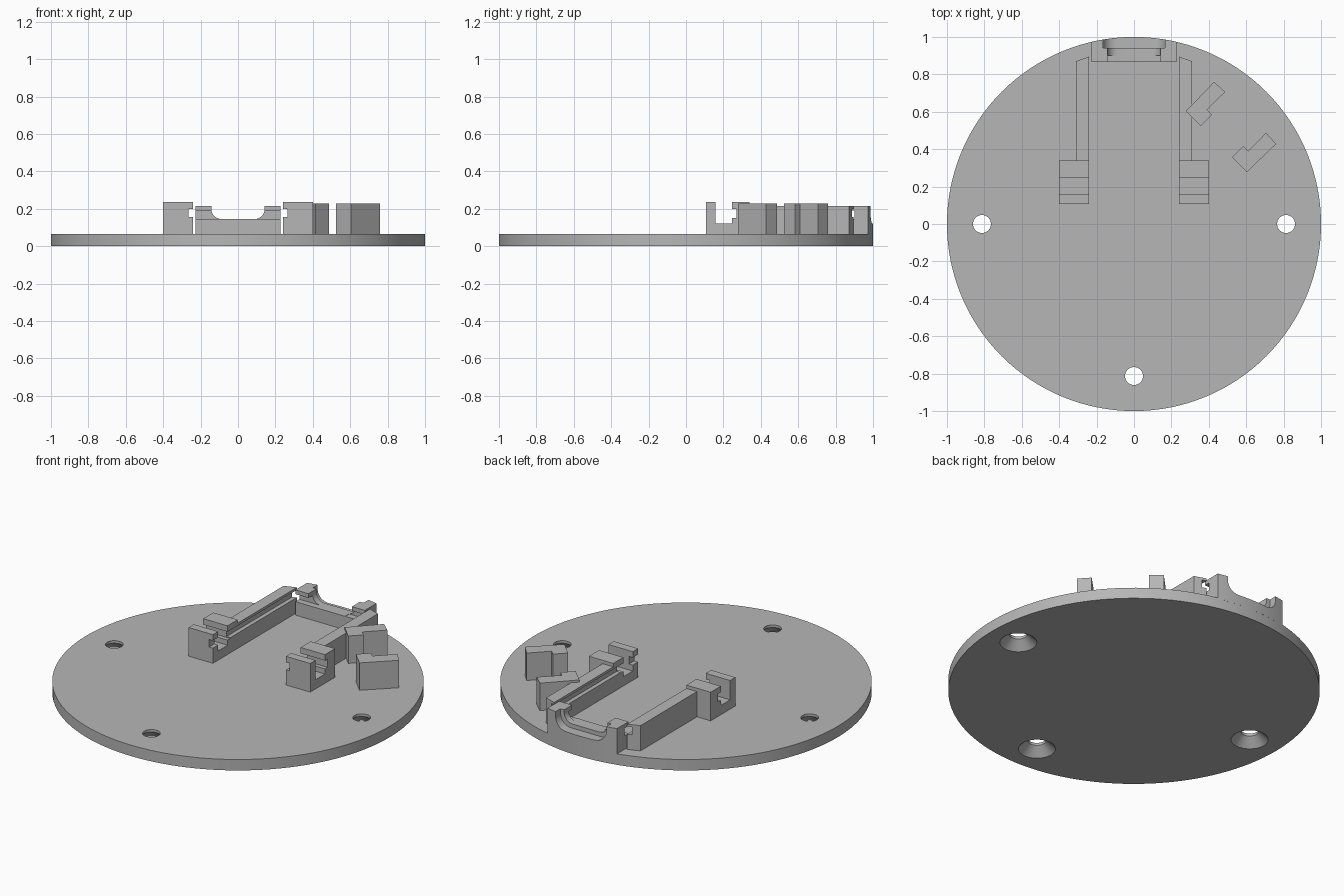
import bpy, bmesh
from math import sin, cos, pi, sqrt
from mathutils import Vector

cube = bpy.data.objects.get("Cube")
if cube:
    bpy.data.objects.remove(cube, do_unlink=True)

grey = bpy.data.materials.new("light grey")
grey.use_nodes = True
colour = (0.47, 0.47, 0.47, 1)
grey.diffuse_color = colour
grey.node_tree.nodes["Principled BSDF"].inputs["Base Color"].default_value = colour

TOP = 0.065    # disc thickness
BASE = 0.06    # parts sink slightly into the disc


def finish(name, bm):
    bmesh.ops.recalc_face_normals(bm, faces=bm.faces)
    mesh = bpy.data.meshes.new(name)
    bm.to_mesh(mesh)
    bm.free()
    mesh.materials.append(grey)
    ob = bpy.data.objects.new(name, mesh)
    bpy.context.collection.objects.link(ob)
    return ob


def prism(name, outline, axis, lo, hi):
    """Extrude a 2D outline along an axis (0 = x, 1 = y, 2 = z)."""
    bm = bmesh.new()

    def place(p, depth):
        co = list(p)
        co.insert(axis, depth)
        return bm.verts.new(co)
    a = [place(p, lo) for p in outline]
    b = [place(p, hi) for p in outline]
    bm.faces.new(a)
    bm.faces.new(b)
    for i in range(len(a)):
        j = (i + 1) % len(a)
        bm.faces.new((a[i], a[j], b[j], b[i]))
    return finish(name, bm)


def box(name, x, y, z):
    return prism(name, [(x[0], y[0]), (x[1], y[0]), (x[1], y[1]), (x[0], y[1])], 2, *z)


def lathe(name, profile, x=0, y=0, n=128):
    """Solid of revolution from (radius, height) rings."""
    bm = bmesh.new()
    rings = [[bm.verts.new((x + r * cos(2 * pi * i / n), y + r * sin(2 * pi * i / n), z))
              for i in range(n)] for r, z in profile]
    for a, b in zip(rings, rings[1:]):
        for i in range(n):
            j = (i + 1) % n
            bm.faces.new((a[i], a[j], b[j], b[i]))
    bm.faces.new(rings[0])
    bm.faces.new(rings[-1])
    return finish(name, bm)


def cut(ob, cutters):
    for c in cutters:
        mod = ob.modifiers.new("cut", 'BOOLEAN')
        mod.operation, mod.solver, mod.object = 'DIFFERENCE', 'EXACT', c
    bpy.context.view_layer.update()
    deps = bpy.context.evaluated_depsgraph_get()
    mesh = bpy.data.meshes.new_from_object(ob.evaluated_get(deps))
    ob.modifiers.clear()
    ob.data = mesh
    for c in cutters:
        bpy.data.objects.remove(c, do_unlink=True)


def smooth(ob):
    bpy.ops.object.select_all(action='DESELECT')
    ob.select_set(True)
    bpy.context.view_layer.objects.active = ob
    bpy.ops.object.shade_smooth_by_angle(angle=0.5)


def u_shape(half, floor, r, top=0.3):
    """Round-cornered channel outline in x and z."""
    arc = [(half - r + r * sin(t * pi / 16), floor + r - r * cos(t * pi / 16)) for t in range(9)]
    side = arc + [(half, top)]
    return side + [(-x, z) for x, z in reversed(side)]


# Base disc with three countersunk screw holes
disc = lathe("base_disc", [(1, 0), (1, TOP)])
sink = [(0.102, -0.002), (0.048, 0.05), (0.048, 0.1)]
cut(disc, [lathe("hole_cutter", sink, x, y, 48) for x, y in ((0.813, 0), (-0.813, 0), (0, -0.813))])
smooth(disc)

# Rear wall following the rim, with a stepped rounded channel and hooked posts
W = 0.228
rim = [(W - 2 * W * i / 24) for i in range(25)]
wall = prism("rear_wall", [(-W, 0.865), (W, 0.865)] + [(x, sqrt(1 - x * x)) for x in rim], 2, BASE, 0.215)
cut(wall, [
    prism("channel_cutter", u_shape(0.143, 0.145, 0.055), 1, 0.8, 1.1),
    prism("flare_cutter", u_shape(0.167, 0.12, 0.07), 1, 0.94, 1.1),
    box("left_hook_cutter", (0.1, 0.3), (0.8, 0.902), (0.145, 0.19)),
    box("right_hook_cutter", (-0.3, -0.1), (0.8, 0.902), (0.145, 0.19))])
smooth(wall)

# Grooved side rails and slotted clamp blocks, one pair per side
rail_section = [(0.24, BASE), (0.31, BASE), (0.31, 0.215), (0.24, 0.215),
                (0.24, 0.2), (0.265, 0.2), (0.265, 0.155), (0.24, 0.155)]
clamp_section = [(0.107, BASE), (0.34, BASE), (0.34, 0.235), (0.245, 0.235),
                 (0.245, 0.2), (0.27, 0.2), (0.27, 0.15), (0.245, 0.15),
                 (0.245, 0.12), (0.157, 0.12), (0.157, 0.235), (0.107, 0.235)]
for side, s in (("left", 1), ("right", -1)):
    rail = prism(side + "_rail", [(s * x, z) for x, z in rail_section], 1, 0.335, 0.895)
    for v in rail.data.vertices:
        if v.co.y > 0.8:
            v.co.y -= (abs(v.co.x) - 0.24) * 0.35
    clamp = prism(side + "_clamp", clamp_section, 0, *sorted((s * 0.24, s * 0.4)))
    groove = sorted((s * 0.2, s * 0.265))
    cut(clamp, [box("groove_cutter", groove, (0, 0.5), (0.155, 0.2))])

# Two stepped corner blocks, mirrored about the diagonal
corner = [(0.706, 0.487), (0.76, 0.428), (0.604, 0.278), (0.524, 0.358), (0.583, 0.417), (0.61, 0.39)]
prism("front_corner_block", corner, 2, BASE, 0.228)
prism("rear_corner_block", [(y, x) for x, y in corner], 2, BASE, 0.228)
